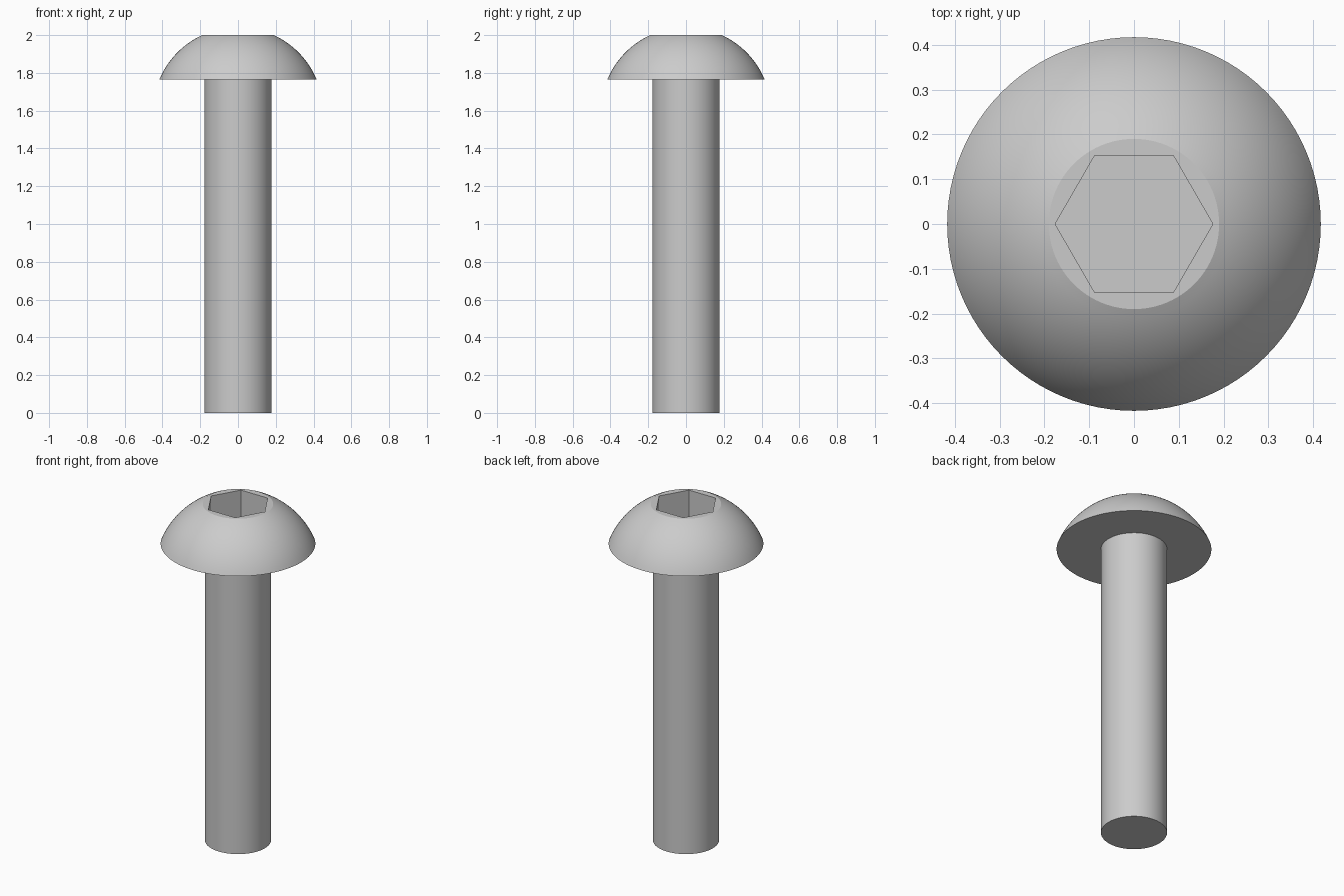
import bpy, bmesh, math

if "Cube" in bpy.data.objects:
    bpy.data.objects.remove(bpy.data.objects["Cube"])

SEGS = 96
HEAD_Z, TOP_Z = 1.764, 2.0
RIM_R, FLAT_R = 0.417, 0.19
SHAFT_R = 0.178
HEX_R, HEX_DEPTH = 0.176, 0.2


def lathe(name, profile):
    """Revolve an (r, z) profile that starts and ends on the z axis."""
    bm = bmesh.new()
    verts = [bm.verts.new((r, 0, z)) for r, z in profile]
    edges = [bm.edges.new(pair) for pair in zip(verts, verts[1:])]
    bmesh.ops.spin(bm, geom=verts + edges, cent=(0, 0, 0), axis=(0, 0, 1),
                   angle=2 * math.pi, steps=SEGS)
    bmesh.ops.remove_doubles(bm, verts=bm.verts, dist=1e-5)
    bmesh.ops.recalc_face_normals(bm, faces=bm.faces)
    mesh = bpy.data.meshes.new(name)
    bm.to_mesh(mesh)
    bm.free()
    obj = bpy.data.objects.new(name, mesh)
    bpy.context.collection.objects.link(obj)
    return obj


def activate(obj):
    bpy.ops.object.select_all(action='DESELECT')
    obj.select_set(True)
    bpy.context.view_layer.objects.active = obj


# Domed head: spherical arc from the rim up to the small flat top
height = TOP_Z - HEAD_Z
drop = (RIM_R**2 - FLAT_R**2 - height**2) / (2 * height)
radius = math.hypot(RIM_R, drop)
a0, a1 = math.atan2(drop, RIM_R), math.atan2(drop + height, FLAT_R)
angles = [a0 + (a1 - a0) * i / 16 for i in range(17)]
arc = [(radius * math.cos(a), HEAD_Z - drop + radius * math.sin(a)) for a in angles]
head = lathe("button_head", [(0, HEAD_Z)] + arc + [(0, TOP_Z)])

# Hexagonal socket, corners along x
bpy.ops.mesh.primitive_cylinder_add(vertices=6, radius=HEX_R, depth=2 * HEX_DEPTH,
                                    location=(0, 0, TOP_Z), rotation=(0, 0, math.pi / 6))
cutter = bpy.context.object
cutter.name = "socket_cutter"
cutter.hide_render = True
activate(head)
cut = head.modifiers.new("hex_socket", 'BOOLEAN')
cut.operation = 'DIFFERENCE'
cut.solver = 'EXACT'
cut.object = cutter
bpy.ops.object.modifier_apply(modifier=cut.name)
bpy.data.objects.remove(cutter)

# Plain shaft, seated slightly inside the head
shaft = lathe("shaft", [(0, 0), (SHAFT_R, 0), (SHAFT_R, HEAD_Z + 0.015), (0, HEAD_Z + 0.015)])

for obj in (head, shaft):
    activate(obj)
    bpy.ops.object.shade_smooth_by_angle(angle=math.radians(20))
